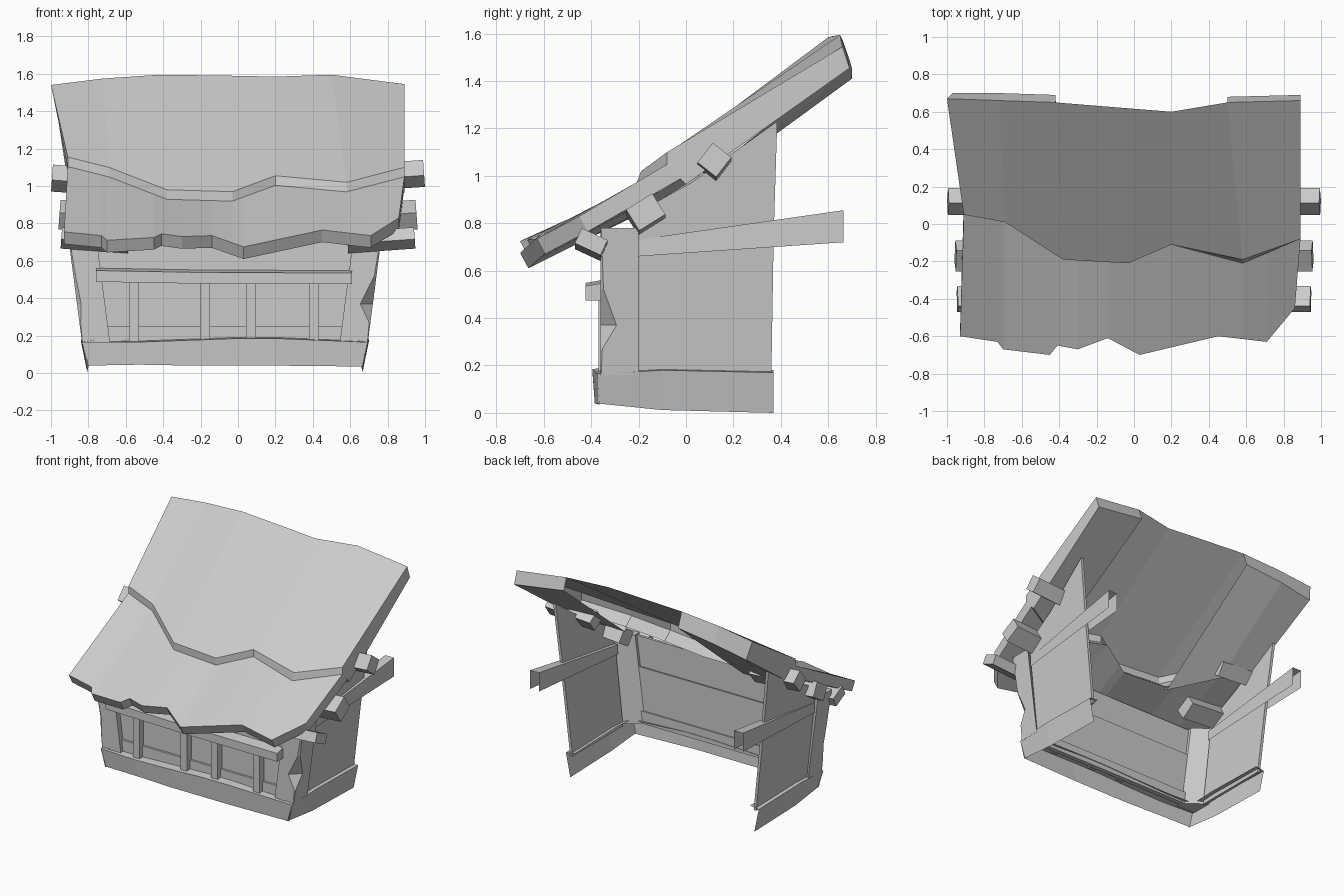
import bpy, bmesh, math
from mathutils import Vector, Matrix

if "Cube" in bpy.data.objects:
    bpy.data.objects.remove(bpy.data.objects["Cube"])


def mesh(name, verts, faces):
    me = bpy.data.meshes.new(name)
    me.from_pydata([tuple(v) for v in verts], [], faces)
    bm = bmesh.new()
    bm.from_mesh(me)
    bmesh.ops.remove_doubles(bm, verts=bm.verts, dist=0.0005)
    bmesh.ops.recalc_face_normals(bm, faces=bm.faces)
    bm.to_mesh(me)
    bm.free()
    ob = bpy.data.objects.new(name, me)
    bpy.context.collection.objects.link(ob)
    return ob


def grid(rows, start=0):
    """Vertices and quads bridging rows of equal length."""
    n = len(rows[0])
    faces = [(start + r * n + i, start + r * n + i + 1, start + (r + 1) * n + i + 1, start + (r + 1) * n + i)
             for r in range(len(rows) - 1) for i in range(n - 1)]
    return [p for r in rows for p in r], faces


def sheets(name, *patches):
    verts, faces = [], []
    for rows in patches:
        v, f = grid(rows, len(verts))
        verts += v
        faces += f
    return mesh(name, verts, faces)


def loft(name, rings):
    """Closed rings bridged and capped."""
    n = len(rings[0])
    v, f = grid([list(r) + [r[0]] for r in rings])
    return mesh(name, v, f + [tuple(range(n)), tuple(range(len(v) - n - 1, len(v) - 1))])


def box(name, lo, hi):
    (a, b, c), (d, e, f) = lo, hi
    return loft(name, [[(a, b, z), (d, b, z), (d, e, z), (a, e, z)] for z in (c, f)])


def shift(row, dy, dz):
    return [(x, y + dy, z + dz) for x, y, z in row]


def at(row, x):
    for p, q in zip(row, row[1:]):
        if x <= q[0]:
            return tuple(Vector(p).lerp(Vector(q), max(0, (x - p[0]) / (q[0] - p[0]))))
    return row[-1]


# Upper roof layer: crowned sheet with a front lip and thick outer ends
front = [(-.91, .05, 1.155), (-.69, .01, 1.10), (-.38, -.19, .98), (-.03, -.21, .97),
         (.2, -.11, 1.055), (.58, -.19, 1.02), (.89, -.08, 1.10)]
lip = [(x, y - (.02 if x == .58 else 0), z - .055) for x, y, z in front]
back = [(-1, .67, 1.54), (-.72, .66, 1.575), (-.42, .65, 1.595), (-.05, .62, 1.59),
        (.2, .60, 1.585), (.5, .65, 1.595), (.89, .66, 1.545)]
left_low = [(-.97, .70, 1.41), (-.72, .70, 1.455), (-.42, .69, 1.49)]
right_low = [(.5, .68, 1.51), (.89, .69, 1.455)]
left_in, right_in = shift(lip[:3], .08, -.08), shift(lip[-2:], .08, -.08)
sheets("upper_roof", [lip, front, back],
       [back[:3], left_low, left_in, lip[:3]],
       [back[-2:], right_low, right_in, lip[-2:]],
       [[front[0], back[0]], [lip[0], back[0]], [left_in[0], left_low[0]]],
       [[front[-1], back[-1]], [lip[-1], back[-1]], [right_in[-1], right_low[-1]]])

# Lower roof layer: slab with a ragged eave, meeting the lip above point for point
eave = [(-.93, -.60, .755), (-.73, -.63, .735), (-.70, -.67, .71), (-.45, -.70, .725), (-.41, -.65, .745),
        (-.30, -.67, .73), (-.14, -.61, .735), (.03, -.70, .675), (.45, -.60, .765),
        (.71, -.63, .735), (.86, -.45, .83)]
xs = sorted([p[0] for p in eave] + [p[0] for p in lip[1:-1]])
eave_top = [at(eave, x) for x in xs]
eave_low = shift(eave_top, .035, -.065)
tuck = [at(lip, {-.93: -.91, .86: .89}.get(x, x)) for x in xs]
loft("lower_roof", list(zip(*[shift(tuck, .0, .004), eave_top, eave_low, shift(tuck, .07, -.05)])))

# Roof beam ends sticking out on both sides
for i, (y, z, w, h, ang, reach) in enumerate([(.12, 1.055, .10, .105, -38, 1.0),
                                              (-.17, .835, .13, .105, 32, .96),
                                              (-.40, .71, .12, .07, -25, .95)]):
    for side in (-1, 1):
        beam = box(f"beam_end_{i}_{side}", (-.18, -w / 2, -h / 2), (.18, w / 2, h / 2))
        beam.matrix_world = (Matrix.Translation((side * (reach - .185), y, z - (.025 if side < 0 and i == 0 else 0)))
                             @ Matrix.Rotation(math.radians(-side * 4), 4, 'Y')
                             @ Matrix.Rotation(math.radians(ang), 4, 'X'))

# Everything below the roof is centred on this x
CX = -.07
for side in (-1, 1):
    tag = "right" if side > 0 else "left"
    X = lambda d: CX + side * d

    # Side wall leaning outwards
    lean = lambda z: .745 + .11 * (z - .17)
    prof = [(-.215, .15), (.36, .15), (.37, .75), (.385, 1.23), (.02, .97), (-.215, .84)]
    loft(f"side_wall_{tag}", [[(X(lean(z) - t), y, z) for y, z in prof] for t in (0, .02)])

    # Corner post with a chipped edge
    rings = []
    for z, chip in ((.16, 0), (.27, .005), (.37, .065 if side > 0 else .02), (.52, .01), (.78, 0)):
        o = .765 + .13 * (z - .17)
        rings.append([(X(o - .15), -.36, z), (X(o - chip - .002), -.36, z),
                      (X(o), -.36 + chip + .002, z), (X(o), -.2, z), (X(o - .15), -.31, z)])
    loft(f"corner_post_{tag}", rings)

    # Open channel rail running back along the outside of the wall
    sheets(f"side_rail_{tag}", [[(X(a), y, z0), (X(a), y, z1), (X(b), y, z1), (X(b), y, z0)]
                                for y, a, b, z0, z1 in ((-.21, .76, .81, .66, .73), (.665, .78, .85, .72, .855))])

    # Base board along the side: outer face and top
    sheets(f"side_base_{tag}", [[(X(.735 + d), y, zb), (X(.77 + d), y, zt), (X(.70), y, zt + .01)]
                                for y, d, zb, zt in ((-.375, -.007, .04, .165), (-.1, 0, .012, .18),
                                                     (.37, 0, 0, .17))])

# Front base beam, bowed forwards: face and top
base = [(-.835, -.375, .165, .04), (-.55, -.39, .165, .045), (-.27, -.395, .175, .04),
        (0, -.395, .185, .04), (.2, -.395, .185, .04), (.693, -.375, .165, .035)]
sheets("front_base", [[(x * .96, y + .01, b), (x, y, t), (x, y + .10, t + .01)] for x, y, t, b in base])

# Front wall: upper panel, recessed window pane, lower sill strip
box("upper_panel", (-.84, -.35, .52), (.70, -.33, .77))
box("window_pane", (-.74, -.32, .16), (.60, -.31, .56))
box("lower_strip", (-.72, -.335, .16), (.58, -.30, .25))

# Window lintel and bars
loft("window_lintel", [[(x, -.425, z - .04), (x, -.425, z + .02), (x, -.34, z + .035), (x, -.34, z - .04)]
                       for x, z in ((-.76, .528), (-.2, .518), (.61, .515))])
for i, x in enumerate((-.555, -.175, .07, .405)):
    box(f"window_bar_{i}", (x - .026, -.37, .17), (x + .026, -.31, .49))
